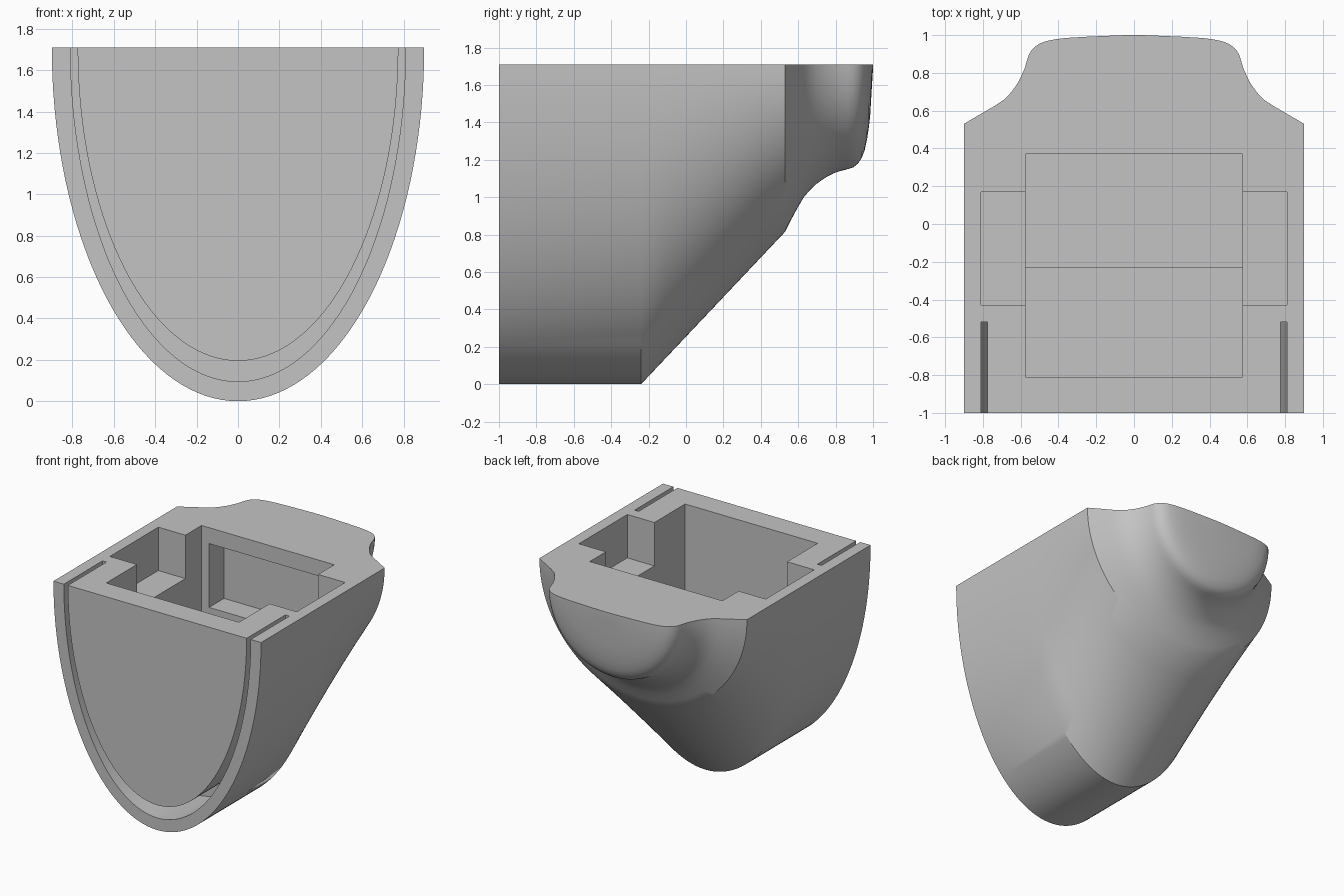
import bpy, bmesh, math

if "Cube" in bpy.data.objects:
    bpy.data.objects.remove(bpy.data.objects["Cube"], do_unlink=True)

TOP = 1.71      # height of the flat deck
SEG = 72        # divisions along each half ellipse

grey = bpy.data.materials.new("plain grey")
grey.use_nodes = True
grey.diffuse_color = (0.55, 0.55, 0.55, 1)
grey.node_tree.nodes["Principled BSDF"].inputs["Base Color"].default_value = (0.55, 0.55, 0.55, 1)


def half_ellipse(a, b, y, lift=0.0):
    """Lower half ellipse hanging from the deck, optionally extended upward."""
    pts = [(-a * math.cos(math.pi * i / SEG), y, TOP - b * math.sin(math.pi * i / SEG))
           for i in range(SEG + 1)]
    if lift:
        pts = [(-a, y, TOP + lift)] + pts + [(a, y, TOP + lift)]
    return pts


def loft(name, rings):
    """Skin closed rings of equal length and cap both ends."""
    bm = bmesh.new()
    vs = [[bm.verts.new(p) for p in r] for r in rings]
    n = len(vs[0])
    for r0, r1 in zip(vs, vs[1:]):
        for i in range(n):
            j = (i + 1) % n
            bm.faces.new((r0[i], r0[j], r1[j], r1[i]))
    bm.faces.new(vs[0])
    bm.faces.new(vs[-1])
    bmesh.ops.recalc_face_normals(bm, faces=bm.faces)
    me = bpy.data.meshes.new(name)
    bm.to_mesh(me)
    bm.free()
    me.materials.append(grey)
    ob = bpy.data.objects.new(name, me)
    bpy.context.collection.objects.link(ob)
    return ob


def box(name, x0, x1, y0, y1, z0, z1):
    return loft(name, [[(x0, y, z0), (x1, y, z0), (x1, y, z1), (x0, y, z1)] for y in (y0, y1)])


def cut(target, cutter):
    """Subtract the cutter from the target, then discard it."""
    cutter.hide_render = True
    mod = target.modifiers.new("cut", 'BOOLEAN')
    mod.operation = 'DIFFERENCE'
    mod.solver = 'EXACT'
    mod.object = cutter
    bpy.context.view_layer.objects.active = target
    bpy.ops.object.modifier_apply(modifier=mod.name)
    bpy.data.objects.remove(cutter, do_unlink=True)


# Hull stations: y, half width, depth below the deck
stations = [(-1, 0.9, TOP), (-0.24, 0.9, TOP)]
stations += [(-0.24 + 0.77 * t / 6, 0.9, TOP - 0.815 * t / 6) for t in range(1, 7)]
# Flared neck and rounded tail bulb
stations += [
    (0.56, 0.85, 0.835), (0.595, 0.79, 0.77), (0.63, 0.73, 0.71), (0.66, 0.685, 0.675),
    (0.70, 0.648, 0.637), (0.747, 0.615, 0.605), (0.79, 0.594, 0.582), (0.826, 0.578, 0.57),
    (0.865, 0.567, 0.56), (0.895, 0.557, 0.55), (0.92, 0.543, 0.53), (0.94, 0.522, 0.50),
    (0.955, 0.50, 0.46), (0.968, 0.465, 0.40), (0.978, 0.415, 0.335), (0.985, 0.36, 0.27),
    (0.992, 0.24, 0.15), (0.997, 0.12, 0.07), (1.0, 0.04, 0.02)]
hull = loft("hull", [half_ellipse(a, b, y) for y, a, b in stations])

# U-shaped groove in the front, open at the deck
groove_outline = lambda y: (half_ellipse(0.81, 1.615, y, 0.1)
                            + half_ellipse(0.775, 1.515, y, 0.1)[::-1])
cut(hull, loft("groove_cutter", [groove_outline(y) for y in (-1.1, -0.52)]))

# Stepped main pocket
cut(hull, box("front_pocket_cutter", -0.575, 0.575, -0.81, -0.23, 0.73, 1.9))
cut(hull, box("rear_pocket_cutter", -0.575, 0.575, -0.3, 0.37, 0.98, 1.9))
# Shallow side wings and the recess under the deck
cut(hull, box("wing_cutter", -0.81, 0.81, -0.43, 0.17, 1.37, 1.9))
cut(hull, box("recess_cutter", -0.51, 0.51, 0.3, 0.555, 1.085, 1.585))

# Smooth shading with crisp edges
bpy.ops.object.select_all(action='DESELECT')
hull.select_set(True)
bpy.context.view_layer.objects.active = hull
bpy.ops.object.shade_smooth_by_angle(angle=math.radians(30))
